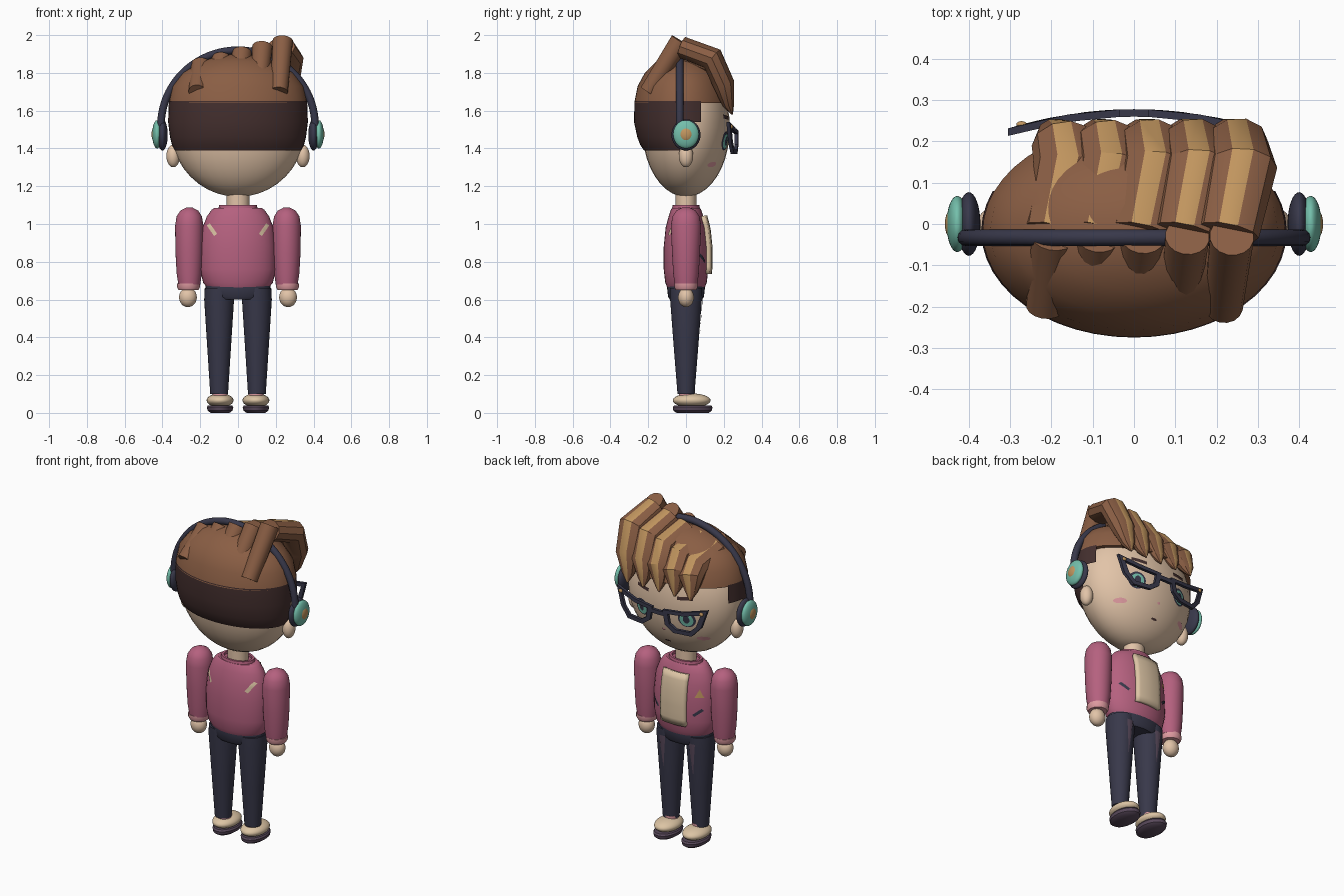
import bpy, bmesh, math
from mathutils import Vector
from mathutils.bvhtree import BVHTree

cube = bpy.data.objects.get("Cube")
if cube:
    bpy.data.objects.remove(cube)


def material(name, code):
    srgb = [int(code[i:i + 2], 16) / 255 for i in (0, 2, 4)]
    rgba = [((c + 0.055) / 1.055) ** 2.4 if c > 0.04 else c / 12.92 for c in srgb] + [1]
    m = bpy.data.materials.new(name)
    m.use_nodes = True
    m.diffuse_color = rgba
    m.node_tree.nodes["Principled BSDF"].inputs["Base Color"].default_value = rgba
    return m


skin = material("skin", "E2C4A8")
brown = material("hair_brown", "8A5E44")
fade = material("hair_dark", "45302F")
gold = material("golden_tan", "C2965F")
rose = material("jacket_rose", "B5617F")
pink = material("light_pink", "DE9AA0")
navy = material("navy", "38384A")
teal = material("teal", "74BFAB")
plum = material("plum", "5A4A5C")
cream = material("cream", "DCC4A4")


def make(name, verts, faces, mat, angle=40, fix=True):
    me = bpy.data.meshes.new(name)
    me.from_pydata([tuple(v) for v in verts], [], faces)
    if fix:
        bm = bmesh.new()
        bm.from_mesh(me)
        bmesh.ops.recalc_face_normals(bm, faces=bm.faces)
        bm.to_mesh(me)
        bm.free()
    me.materials.append(mat)
    me.polygons.foreach_set("use_smooth", [True] * len(me.polygons))
    me.set_sharp_from_angle(angle=math.radians(angle))
    ob = bpy.data.objects.new(name, me)
    bpy.context.scene.collection.objects.link(ob)
    return ob


def bridge(name, rings, mat, caps=True, closed=False, angle=40):
    """Skin a list of equal-length vertex rings."""
    n, m = len(rings[0]), len(rings)
    faces = [(i * n + k, i * n + (k + 1) % n, (i + 1) % m * n + (k + 1) % n, (i + 1) % m * n + k)
             for i in range(m if closed else m - 1) for k in range(n)]
    if caps:
        faces += [tuple(range(n)), tuple(range((m - 1) * n, m * n))]
    return make(name, [v for r in rings for v in r], faces, mat, angle)


def loft(name, mat, rings, x=0, y=0, n=32, caps=True):
    """Stack of ellipses, each given as (z, x radius, y radius)."""
    t = [math.tau * k / n for k in range(n)]
    return bridge(name, [[(x + rx * math.cos(a), y + ry * math.sin(a), z) for a in t]
                         for z, rx, ry in rings], mat, caps)


def ball(name, mat, centre, radii):
    rings = []
    for i in range(1, 20):
        p = math.pi * i / 20
        rings.append((centre[2] - radii[2] * math.cos(p), radii[0] * math.sin(p), radii[1] * math.sin(p)))
    return loft(name, mat, rings, centre[0], centre[1])


def sweep(name, mat, path, radii, n=10, flat=1.0, angle=30):
    """Tube along a path that runs front to back, one flat side facing outward."""
    pts, rings = [Vector(p) for p in path], []
    for i, p in enumerate(pts):
        t = (pts[min(i + 1, len(pts) - 1)] - pts[max(i - 1, 0)]).normalized()
        out = Vector((1, 0, 0)).cross(t).normalized()
        side = t.cross(out)
        ang = [math.pi / 2 + math.pi / n * (2 * k - 1) for k in range(n)]
        rings.append([p + side * radii[i] * math.cos(a) + out * radii[i] * flat * math.sin(a) for a in ang])
    return bridge(name, rings, mat, angle=angle)


def decal(name, mat, target, x, z, w, h, side=1, shape="oval", turn=0, lift=0.004, n=8):
    """Thin patch laid on a part from the +y (side 1) or -y (side -1) direction."""
    me = target.data
    tree = BVHTree.FromPolygons([v.co for v in me.vertices], [tuple(p.vertices) for p in me.polygons])
    verts = []
    for i in range(n + 1):
        for j in range(n + 1):
            u, v = 2 * i / n - 1, 2 * j / n - 1
            if shape == "oval":
                u, v = u * math.sqrt(1 - v * v / 2), v * math.sqrt(1 - u * u / 2)
            elif shape == "tri":
                u *= (1.02 - v) / 2
            px = x + u * w * math.cos(turn) - v * h * math.sin(turn)
            pz = z + u * w * math.sin(turn) + v * h * math.cos(turn)
            hit = tree.ray_cast(Vector((px, 2 * side, pz)), Vector((0, -side, 0)))[0]
            if hit is None:
                hit = tree.find_nearest(Vector((px, 0.1 * side, pz)))[0]
            verts.append(hit + Vector((0, side * lift, 0)))
    faces = [(i * (n + 1) + j, i * (n + 1) + j + 1, (i + 1) * (n + 1) + j + 1, (i + 1) * (n + 1) + j)
             for i in range(n) for j in range(n)]
    if side < 0:
        faces = [f[::-1] for f in faces]
    return make(name, verts, faces, mat, fix=False)


# Head, neck and ears
head = ball("head", skin, (0, 0, 1.51), (0.357, 0.232, 0.366))
loft("neck", skin, [(1.06, 0.06, 0.055), (1.18, 0.06, 0.055)])

# Hair: shaved sides and back, then the cap
shaved = loft("shaved_hair", fade, [(1.39, 0.335, 0.205), (1.42, 0.35, 0.225), (1.46, 0.36, 0.24),
              (1.54, 0.37, 0.257), (1.65, 0.366, 0.255)], y=-0.018, n=48, caps=False)
bm = bmesh.new()
bm.from_mesh(shaved.data)
bmesh.ops.delete(bm, context="FACES", geom=[
    f for f in bm.faces if f.calc_center_median().y > (0.09 if f.calc_center_median().z > 1.5 else -0.03)])
bm.to_mesh(shaved.data)
bm.free()
loft("hair_cap", brown, [(1.64, 0.366, 0.256), (1.73, 0.348, 0.238), (1.80, 0.295, 0.2),
     (1.86, 0.2, 0.14), (1.89, 0.1, 0.07), (1.9, 0.02, 0.02)], y=-0.018, n=48)

# Five swept locks, rising to the left, each with a golden streak
for i in range(5):
    top, x = 1.87 + 0.0325 * i, -0.17 + 0.106 * i
    back = -0.215 + 0.108 * i
    sweep("rear_lock", brown, [(back, -0.2, 1.70), (back + 0.02, -0.03, top - 0.03)],
          [0.047, 0.054], n=16)
    lock = sweep("front_lock", brown, [
        (x - 0.025, -0.02, top - 0.065), (x + 0.01, 0.14, top - 0.125), (x - 0.005, 0.2, 1.70 + 0.01 * i),
        (x - 0.025, 0.225, 1.63), (x - 0.03, 0.245, 1.58)], [0.075, 0.083, 0.075, 0.04, 0.005], flat=0.8)
    lock.data.materials.append(gold)
    for p in lock.data.polygons:
        if p.index % 10 == 0 and p.index < 40:
            p.material_index = 1

# Headphone band
rings = []
for k in range(41):
    a = math.pi * k / 40
    d = Vector((math.cos(a), 0, math.sin(a)))
    c = Vector((0.408 * d.x, -0.033, 1.52 + 0.4 * d.z))
    rings.append([c + 0.02 * (d * math.cos(b) + Vector((0, math.sin(b), 0)))
                  for b in [math.tau * j / 12 for j in range(12)]])
bridge("headphone_band", rings, navy)

# Glasses outline for one side (x, z)
lens = [(0.035, 1.495), (0.16, 1.505), (0.305, 1.54), (0.27, 1.43), (0.215, 1.37), (0.105, 1.37), (0.05, 1.41)]


def bend(x):
    """Depth of the glasses, wrapping back toward the sides."""
    return 0.272 - 0.5 * x * x


# Mirrored parts
for s, label in ((1, "left_"), (-1, "right_")):
    ball(label + "ear", skin, (s * 0.343, 0, 1.36), (0.036, 0.038, 0.06))
    ball(label + "ear_cushion", navy, (s * 0.4, 0, 1.472), (0.028, 0.077, 0.083))
    ball(label + "ear_cup", teal, (s * 0.428, 0, 1.475), (0.026, 0.068, 0.075))
    ball(label + "ear_cup_disc", gold, (s * 0.437, 0, 1.475), (0.021, 0.04, 0.043))

    # Glasses frame
    outer = [(s * x, z) for x, z in lens]
    inner = [(s * (0.16 + (x - 0.16) * 0.74), 1.44 + (z - 1.44) * 0.66) for x, z in lens]
    bridge(label + "glasses_frame", [[(x, bend(x) + dy, z) for x, z in loop] for loop, dy in
           ((outer, 0.006), (inner, 0.006), (inner, -0.012), (outer, -0.012))], navy, caps=False, closed=True)
    ball(label + "glasses_stud", gold, (s * 0.272, bend(0.272) + 0.006, 1.515), (0.013, 0.008, 0.011))

    # Face details
    decal(label + "eye_rim", navy, head, s * 0.15, 1.44, 0.05, 0.05)
    decal(label + "iris", teal, head, s * 0.15, 1.437, 0.038, 0.04, lift=0.007)
    decal(label + "pupil", navy, head, s * 0.15, 1.44, 0.018, 0.024, lift=0.009)
    decal(label + "blush", pink, head, s * 0.215, 1.315, 0.032, 0.014)
    decal(label + "eyebrow", fade, head, s * 0.14, 1.565, 0.045, 0.01, shape="rect", turn=s * 0.1)

    # Arm, cuff and hand
    loft(label + "sleeve", rose, [(0.68, 0.058, 0.06), (0.74, 0.067, 0.068), (0.85, 0.073, 0.074),
         (0.99, 0.075, 0.08), (1.04, 0.067, 0.072), (1.07, 0.048, 0.052), (1.088, 0.015, 0.018)], x=s * 0.258)
    loft(label + "cuff", pink, [(0.65, 0.052, 0.054), (0.665, 0.06, 0.062), (0.685, 0.06, 0.062)], x=s * 0.262)
    ball(label + "hand", skin, (s * 0.265, 0, 0.612), (0.047, 0.042, 0.052))

    # Leg and shoe
    leg = loft(label + "leg", navy, [(0.1, 0.047, 0.045), (0.35, 0.063, 0.065), (0.6, 0.079, 0.084),
               (0.66, 0.076, 0.086)], x=s * 0.1)
    decal(label + "knee_patch", plum, leg, s * 0.1, 0.52, 0.02, 0.1, shape="tri", turn=math.pi)
    loft(label + "sock", pink, [(0.07, 0.04, 0.042), (0.115, 0.04, 0.042)], x=s * 0.095, y=0.005)
    ball(label + "shoe", cream, (s * 0.095, 0.03, 0.066), (0.071, 0.1, 0.037))
    loft(label + "sole", plum, [(0, 0.05, 0.085), (0.012, 0.066, 0.102), (0.03, 0.07, 0.105),
         (0.04, 0.064, 0.098)], x=s * 0.095, y=0.035)

# Glasses bridge, nose and mouth
corners = ((0.006, 1.482), (0.006, 1.458), (-0.012, 1.458), (-0.012, 1.482))
bridge("glasses_bridge", [[(x, bend(x) + dy, z) for dy, z in corners] for x in (-0.06, 0, 0.06)], navy)
decal("nose", pink, head, 0, 1.345, 0.01, 0.007, lift=0.006)
decal("mouth", fade, head, 0, 1.26, 0.02, 0.006)

# Jacket, collar and hips
jacket = loft("jacket", rose, [(0.665, 0.165, 0.1), (0.69, 0.185, 0.11), (0.76, 0.2, 0.118), (0.88, 0.198, 0.118),
              (0.98, 0.188, 0.108), (1.04, 0.165, 0.092), (1.075, 0.14, 0.08), (1.085, 0.125, 0.074)])
loft("collar", rose, [(1.075, 0.105, 0.075), (1.1, 0.1, 0.07), (1.1, 0.085, 0.058), (1.075, 0.085, 0.058)],
     caps=False)
loft("hips", navy, [(0.6, 0.14, 0.085), (0.615, 0.165, 0.095), (0.66, 0.172, 0.1), (0.68, 0.17, 0.1)])

# Shirt panel and jacket details
panel = decal("shirt_panel", cream, jacket, 0, 0.89, 0.085, 0.155, shape="rect", lift=0.022)
solid = panel.modifiers.new("thickness", "SOLIDIFY")
solid.thickness = 0.03
for s in (1, -1):
    decal("pocket_slit", navy, jacket, s * 0.14, 0.82, 0.03, 0.008, shape="rect", turn=s * 0.7)
    decal("back_stripe", cream, jacket, s * 0.138, 0.97, 0.01, 0.034, side=-1, shape="rect", turn=-s * 0.6)
decal("badge", gold, jacket, -0.145, 0.935, 0.022, 0.024, shape="tri")
